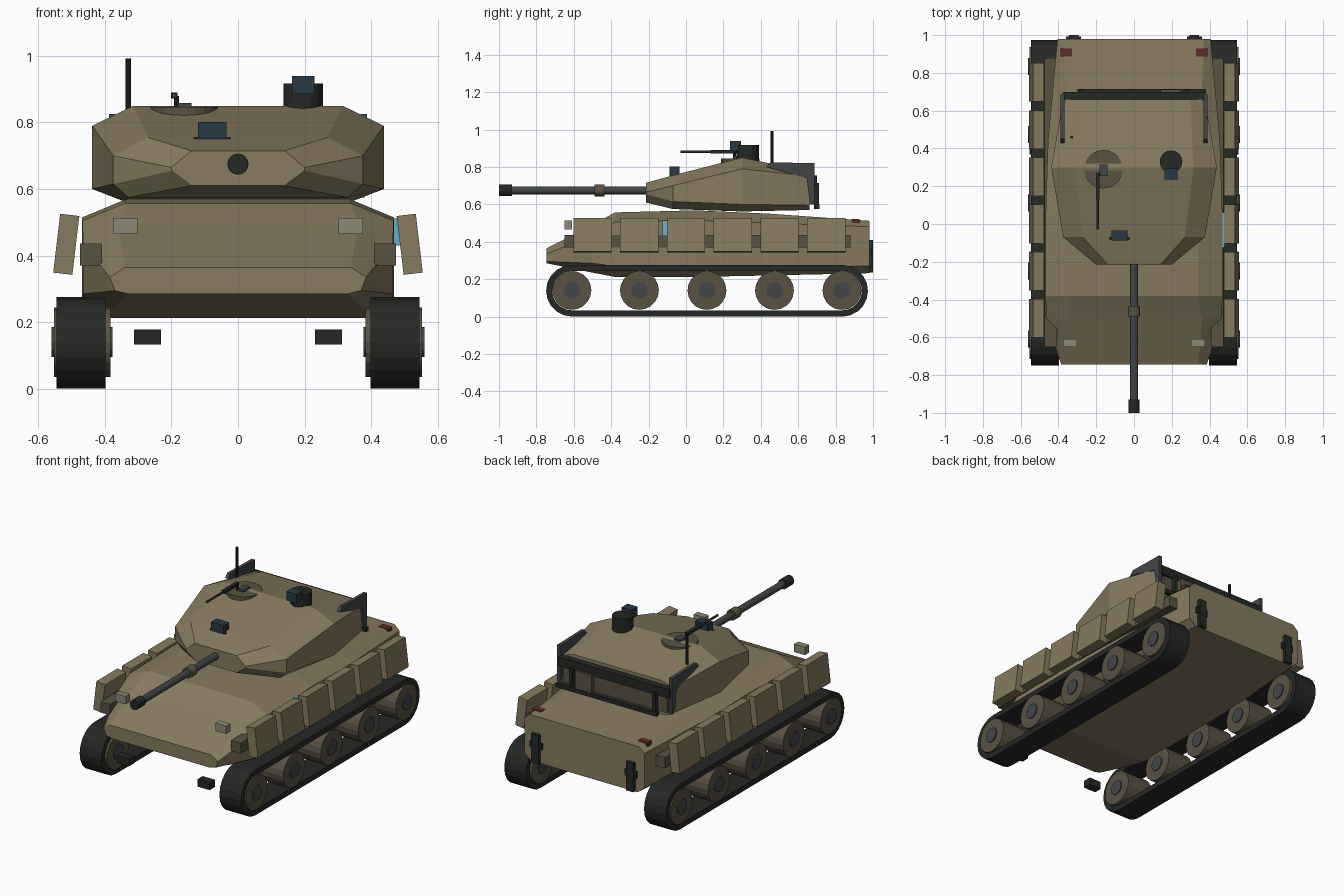
import bpy, bmesh, math
from mathutils import Matrix, Vector

if "Cube" in bpy.data.objects:
    bpy.data.objects.remove(bpy.data.objects["Cube"])


def mat(name, r, g, b):
    m = bpy.data.materials.new(name)
    m.diffuse_color = (r, g, b, 1)
    m.use_nodes = True
    m.node_tree.nodes["Principled BSDF"].inputs["Base Color"].default_value = m.diffuse_color
    return m


TAN = mat("tan_paint", 0.24, 0.195, 0.115)
BROWN = mat("brown_paint", 0.10, 0.085, 0.055)
BLACK = mat("black_rubber", 0.018, 0.021, 0.018)
STEEL = mat("gun_steel", 0.055, 0.06, 0.063)
GLASS = mat("dark_glass", 0.02, 0.04, 0.055)
LAMP = mat("lamp", 0.27, 0.25, 0.18)
RED = mat("tail_red", 0.11, 0.025, 0.022)
BLUE = mat("blue_panel", 0.12, 0.42, 0.6)


def finish(name, bm, m):
    bmesh.ops.recalc_face_normals(bm, faces=bm.faces[:])
    me = bpy.data.meshes.new(name)
    bm.to_mesh(me)
    bm.free()
    me.materials.append(m)
    ob = bpy.data.objects.new(name, me)
    bpy.context.collection.objects.link(ob)
    return ob


def box(name, x, y, z, m, tilt=0):
    """Box from (min, max) ranges, optionally tilted about y."""
    bm = bmesh.new()
    bmesh.ops.create_cube(bm, size=1)
    c = Vector([(a + b) / 2 for a, b in (x, y, z)])
    s = [b - a for a, b in (x, y, z)]
    bm.transform(Matrix.Translation(c) @ Matrix.Rotation(tilt, 4, 'Y') @ Matrix.Diagonal((*s, 1)))
    return finish(name, bm, m)


def rod(name, axis, c, lo, hi, r, m, n=16):
    """Cylinder along an axis; c holds the two other coordinates in x, y, z order."""
    bm = bmesh.new()
    bmesh.ops.create_cone(bm, cap_ends=True, segments=n, radius1=r, radius2=r, depth=hi - lo)
    mid = (lo + hi) / 2
    if axis == 'X':
        rot, pos = Matrix.Rotation(math.pi / 2, 4, 'Y'), (mid, *c)
    elif axis == 'Y':
        rot, pos = Matrix.Rotation(math.pi / 2, 4, 'X'), (c[0], mid, c[1])
    else:
        rot, pos = Matrix.Identity(4), (*c, mid)
    bm.transform(Matrix.Translation(pos) @ rot)
    return finish(name, bm, m)


def mirrored(ob):
    md = ob.modifiers.new("mirror", 'MIRROR')
    md.use_axis[0] = True
    md.use_mirror_merge = False
    return ob


def loft(name, sections, m):
    """Symmetric body from (y, [(half width, z) from bottom to top])."""
    bm = bmesh.new()
    rings = []
    for y, half in sections:
        pts = half + [(-x, z) for x, z in reversed(half)]
        rings.append([bm.verts.new((x, y, z)) for x, z in pts])
    n = len(rings[0])
    for a, b in zip(rings, rings[1:]):
        for i in range(n):
            j = (i + 1) % n
            bm.faces.new((a[i], a[j], b[j], b[i]))
    bm.faces.new(rings[0])
    bm.faces.new(rings[-1])
    return finish(name, bm, m)


def plate(name, pts, x0, x1, m):
    """Side profile of (y, z) points extruded across x."""
    bm = bmesh.new()
    f = bm.faces.new([bm.verts.new((x0, y, z)) for y, z in pts])
    r = bmesh.ops.extrude_face_region(bm, geom=[f])
    vs = [v for v in r["geom"] if isinstance(v, bmesh.types.BMVert)]
    bmesh.ops.translate(bm, vec=(x1 - x0, 0, 0), verts=vs)
    return finish(name, bm, m)


# Hull and turret shells
loft("hull", [
    (-0.745, [(0.33, 0.285), (0.37, 0.295), (0.385, 0.335), (0.34, 0.365)]),
    (-0.50, [(0.385, 0.235), (0.465, 0.285), (0.465, 0.435), (0.36, 0.49)]),
    (-0.38, [(0.39, 0.212), (0.468, 0.27), (0.468, 0.505), (0.34, 0.557)]),
    (0.05, [(0.39, 0.212), (0.468, 0.27), (0.468, 0.515), (0.34, 0.568)]),
    (0.45, [(0.39, 0.22), (0.455, 0.27), (0.455, 0.50), (0.35, 0.55)]),
    (0.98, [(0.36, 0.232), (0.405, 0.27), (0.405, 0.48), (0.37, 0.512)]),
], TAN)
loft("turret", [
    (-0.215, [(0.14, 0.61), (0.20, 0.655), (0.20, 0.665), (0.14, 0.715)]),
    (-0.07, [(0.33, 0.575), (0.375, 0.615), (0.375, 0.70), (0.27, 0.755)]),
    (0.30, [(0.34, 0.562), (0.438, 0.60), (0.438, 0.79), (0.315, 0.85)]),
    (0.66, [(0.33, 0.57), (0.375, 0.595), (0.375, 0.75), (0.30, 0.775)]),
], TAN)

# Main gun
rod("gun_barrel", 'Y', (0, 0.675), -0.95, -0.15, 0.021, STEEL)
rod("gun_sleeve", 'Y', (0, 0.675), -0.49, -0.435, 0.032, BROWN)
rod("gun_muzzle", 'Y', (0, 0.675), -1.0, -0.93, 0.03, BLACK)

# Track belts: rounded loop with thickness
def loop(r, n=10):
    pts = []
    for cy, start in ((0.835, -math.pi / 2), (-0.61, math.pi / 2)):
        for i in range(n + 1):
            a = start + math.pi * i / n
            pts.append((cy + r * math.cos(a), 0.138 + r * math.sin(a)))
    return pts


bm = bmesh.new()
rings = [[bm.verts.new((x, y, z)) for y, z in loop(r)]
         for x, r in ((0.398, 0.138), (0.545, 0.138), (0.545, 0.105), (0.398, 0.105))]
for k in range(4):
    a, b = rings[k], rings[(k + 1) % 4]
    for i in range(len(a)):
        j = (i + 1) % len(a)
        bm.faces.new((a[i], a[j], b[j], b[i]))
mirrored(finish("track", bm, BLACK))

# Road wheels with hubs
for i in range(5):
    y = -0.61 + 0.361 * i
    mirrored(rod("road_wheel", 'X', (y, 0.14), 0.383, 0.553, 0.104, BROWN, 20))
    mirrored(rod("wheel_hub", 'X', (y, 0.14), 0.377, 0.56, 0.045, STEEL, 12))

# Side skirts on a mounting rail
mirrored(box("skirt_rail", (0.408, 0.474), (-0.65, 0.88), (0.37, 0.436), BROWN))
for i in range(6):
    y = -0.5 + 0.25 * i
    mirrored(box("side_skirt", (0.487, 0.545), (y - 0.102, y + 0.102), (0.345, 0.523), TAN,
                 math.radians(-6.8)))
box("blue_side_panel", (0.464, 0.484), (-0.125, 0.06), (0.43, 0.512), BLUE, math.radians(-6.8))

# Lamps, front tow blocks and rear tow brackets
mirrored(box("headlight", (0.302, 0.375), (-0.65, -0.61), (0.465, 0.513), LAMP))
mirrored(box("front_tow_block", (0.231, 0.313), (-0.72, -0.67), (0.133, 0.178), BLACK))
mirrored(box("tail_light", (0.328, 0.39), (0.888, 0.928), (0.487, 0.522), RED))
mirrored(box("rear_tow_bracket", (0.295, 0.345), (0.97, 1.0), (0.235, 0.41), BLACK))
mirrored(box("rear_tow_crossbar", (0.28, 0.36), (0.975, 0.992), (0.32, 0.36), BLACK))

# Turret rear rack: side wings, rails and stowage box
mirrored(plate("rack_wing", [(0.43, 0.80), (0.45, 0.825), (0.687, 0.82), (0.687, 0.60),
                             (0.66, 0.62), (0.645, 0.74)], 0.368, 0.388, STEEL))
box("rack_top_rail", (-0.375, 0.375), (0.655, 0.70), (0.70, 0.755), BLACK)
box("rack_back_panel", (-0.35, 0.35), (0.655, 0.685), (0.60, 0.70), BROWN)
box("rack_lower_rail", (-0.30, 0.38), (0.69, 0.715), (0.575, 0.60), BLACK)
box("rack_stowage_box", (0.14, 0.25), (0.68, 0.712), (0.60, 0.71), BROWN)
mirrored(box("rack_post", (0.27, 0.29), (0.685, 0.712), (0.575, 0.715), BLACK))

# Commander sight on the roof
rod("sight_drum", 'Z', (0.196, 0.33), 0.81, 0.885, 0.06, BLACK)
rod("sight_drum_cap", 'Z', (0.196, 0.33), 0.885, 0.917, 0.06, BLACK)
box("sight_window", (0.162, 0.23), (0.235, 0.295), (0.885, 0.94), GLASS)

# Gunner sight
box("gunner_sight", (-0.12, -0.035), (-0.088, -0.035), (0.75, 0.802), GLASS)
box("gunner_sight_base", (-0.132, -0.022), (-0.085, -0.025), (0.745, 0.755), BLACK)

# Hatch with machine gun
rod("roof_hatch", 'Z', (-0.162, 0.29), 0.80, 0.846, 0.102, BROWN, 20)
box("machine_gun_mount", (-0.182, -0.14), (0.255, 0.315), (0.84, 0.858), STEEL)
rod("machine_gun_post", 'Z', (-0.185, 0.26), 0.845, 0.88, 0.008, BLACK, 8)
box("machine_gun_body", (-0.202, -0.182), (0.13, 0.27), (0.872, 0.89), BLACK)
rod("machine_gun_barrel", 'Y', (-0.192, 0.881), -0.03, 0.14, 0.007, STEEL, 8)

# Radio antenna
rod("antenna", 'Z', (-0.33, 0.46), 0.78, 0.992, 0.008, BLACK, 8)
